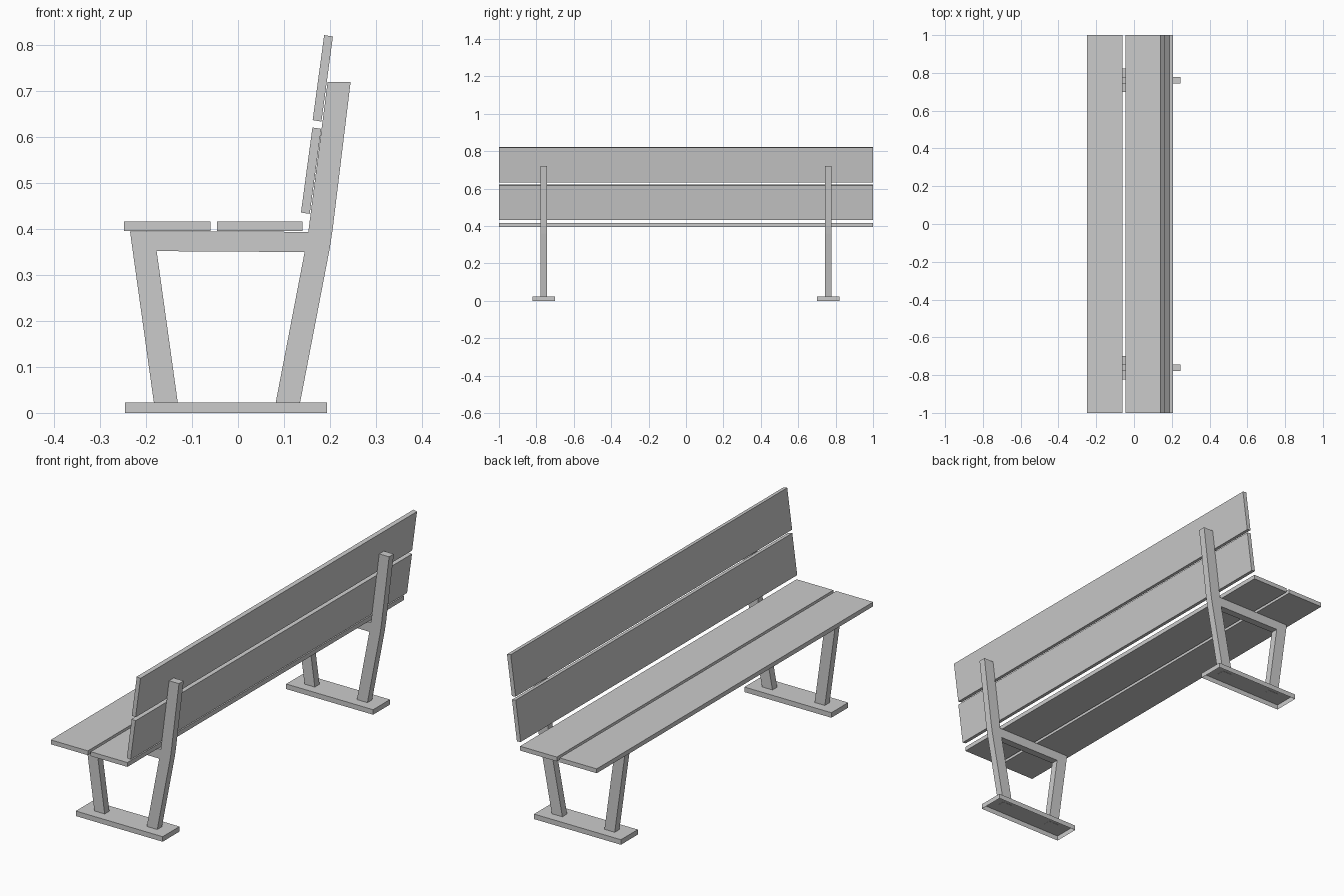
import bpy, bmesh
from mathutils import Vector

if "Cube" in bpy.data.objects:
    bpy.data.objects.remove(bpy.data.objects["Cube"])


def prism(name, profile, y0, y1, mirror=False, open_bottom=False):
    """Extrude an x-z profile along y, optionally mirrored across y = 0."""
    bm = bmesh.new()
    face = bm.faces.new([bm.verts.new((x, y0, z)) for x, z in profile])
    ext = bmesh.ops.extrude_face_region(bm, geom=[face], use_keep_orig=True)
    moved = [g for g in ext["geom"] if isinstance(g, bmesh.types.BMVert)]
    bmesh.ops.translate(bm, verts=moved, vec=Vector((0, y1 - y0, 0)))
    bmesh.ops.recalc_face_normals(bm, faces=bm.faces)
    if open_bottom:
        under = [f for f in bm.faces if f.normal.z < -0.9]
        bmesh.ops.delete(bm, geom=under, context='FACES_ONLY')
    me = bpy.data.meshes.new(name)
    bm.to_mesh(me)
    bm.free()
    ob = bpy.data.objects.new(name, me)
    bpy.context.collection.objects.link(ob)
    if mirror:
        mod = ob.modifiers.new("Mirror", 'MIRROR')
        mod.use_axis = (False, True, False)
    return ob


def rect(x0, x1, z0, z1):
    return [(x0, z0), (x1, z0), (x1, z1), (x0, z1)]


# seat planks
prism("seat_plank_front", rect(-0.248, -0.06, 0.396, 0.416), -1, 1)
prism("seat_plank_rear", rect(-0.046, 0.14, 0.396, 0.416), -1, 1)

# leaning backrest planks, the upper one offset along the lean
lower = [(0.137, 0.436), (0.156, 0.433), (0.181, 0.618), (0.162, 0.621)]
for name, dx, dz in (("back_plank_lower", 0, 0), ("back_plank_upper", 0.0255, 0.201)):
    prism(name, [(x + dx, z + dz) for x, z in lower], -1, 1)

# side frames: front leg, seat rail, bent rear leg and back post
prism("side_frame", [
    (-0.235, 0.395), (-0.183, 0.022), (-0.131, 0.022), (-0.177, 0.352),
    (0.145, 0.35), (0.082, 0.022), (0.135, 0.022), (0.200, 0.36),
    (0.206, 0.40), (0.245, 0.72), (0.195, 0.72), (0.153, 0.394),
], 0.743, 0.777, mirror=True)

# floor rails, open underneath
prism("foot", rect(-0.246, 0.194, 0, 0.023), 0.70, 0.822, mirror=True, open_bottom=True)
